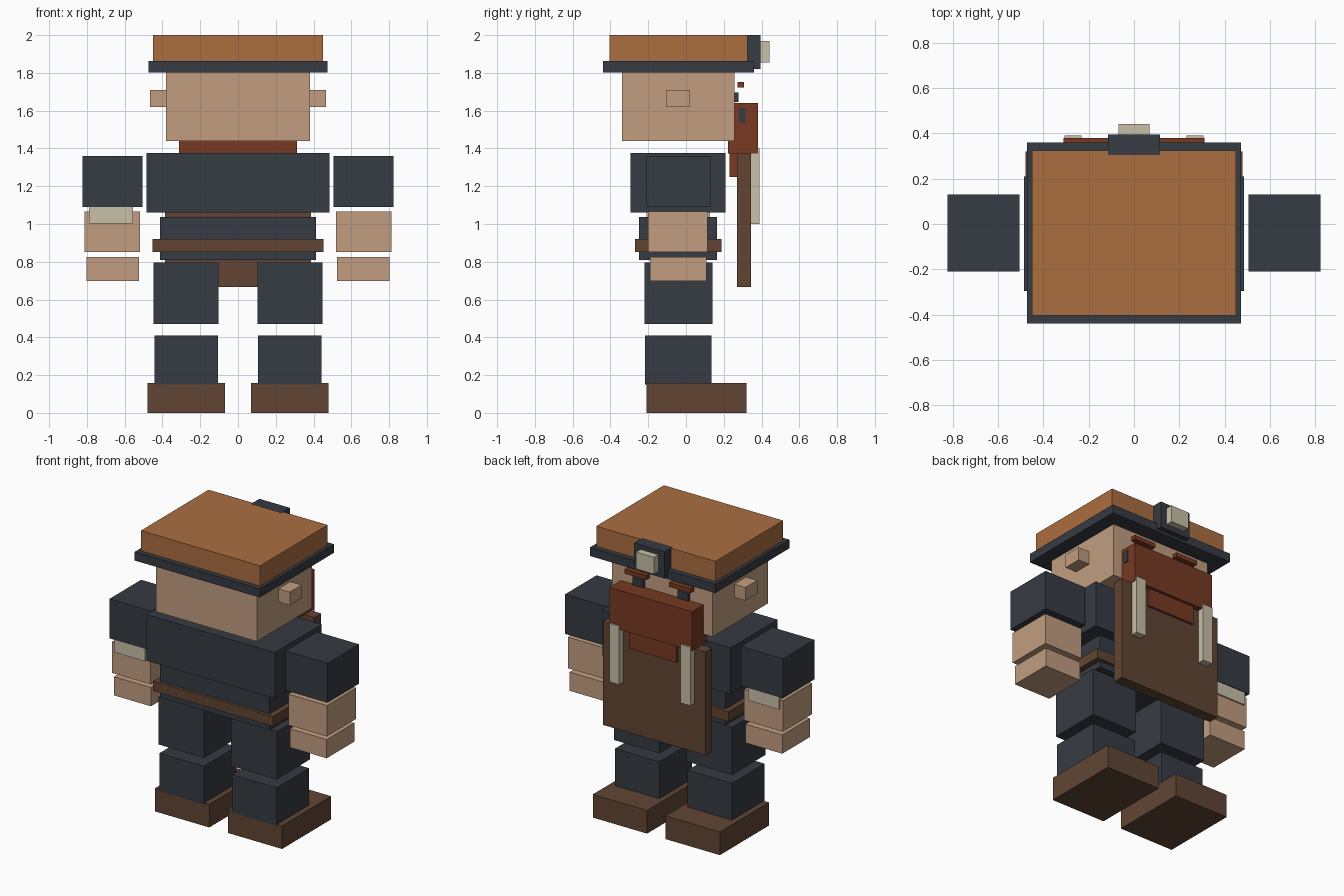
import bpy

if "Cube" in bpy.data.objects:
    bpy.data.objects.remove(bpy.data.objects["Cube"])


def material(name, hex_code):
    def lin(c):
        c /= 255
        return c / 12.92 if c <= 0.04045 else ((c + 0.055) / 1.055) ** 2.4
    m = bpy.data.materials.new(name)
    m.diffuse_color = [lin(int(hex_code[i:i + 2], 16)) for i in (0, 2, 4)] + [1]
    m.use_nodes = True
    m.node_tree.nodes["Principled BSDF"].inputs["Base Color"].default_value = m.diffuse_color
    return m


orange = material("cap orange", "AB6E41")
slate = material("slate cloth", "363B43")
skin = material("skin", "C29E80")
cream = material("cream", "C8C0A8")
leather = material("brown leather", "614534")
beard = material("red brown hair", "773A22")


def box(name, mat, x, y, z):
    """Box from (min, max) ranges along each axis."""
    bpy.ops.mesh.primitive_cube_add(size=1, location=[sum(r) / 2 for r in (x, y, z)])
    ob = bpy.context.object
    ob.name = name
    ob.scale = [r[1] - r[0] for r in (x, y, z)]
    bpy.ops.object.transform_apply(location=False, rotation=False, scale=True)
    ob.data.materials.append(mat)


def centred(name, mat, half, y, z):
    box(name, mat, (-half, half), y, z)


def pair(name, mat, x, y, z):
    box(name + "_right", mat, x, y, z)
    box(name + "_left", mat, (-x[1], -x[0]), y, z)


# cap with head lamp
centred("cap_crown", orange, 0.45, (-0.405, 0.325), (1.86, 2.0))
centred("cap_brim", slate, 0.473, (-0.44, 0.36), (1.803, 1.862))
centred("lamp_housing", slate, 0.115, (0.305, 0.395), (1.82, 2.001))
centred("lamp_lens", cream, 0.068, (0.385, 0.442), (1.855, 1.97))

# head and face
centred("head", skin, 0.38, (-0.34, 0.256), (1.44, 1.805))
pair("ear", skin, (0.37, 0.465), (-0.105, 0.022), (1.62, 1.71))
pair("eye", slate, (0.13, 0.21), (0.25, 0.277), (1.645, 1.697))
pair("eyebrow", beard, (0.085, 0.25), (0.273, 0.307), (1.722, 1.752))
centred("beard", beard, 0.312, (0.223, 0.38), (1.372, 1.64))
centred("beard_tip", beard, 0.18, (0.23, 0.36), (1.25, 1.375))
box("beard_clip", slate, (0.30, 0.318), (0.28, 0.314), (1.536, 1.615))

# apron with hanging straps
centred("apron", leather, 0.387, (0.27, 0.344), (0.667, 1.372))
pair("strap", cream, (0.232, 0.306), (0.34, 0.39), (1.0, 1.4))

# torso and belt
centred("chest", slate, 0.485, (-0.295, 0.21), (1.06, 1.375))
centred("waist", slate, 0.414, (-0.25, 0.165), (0.81, 1.038))
centred("belt", leather, 0.452, (-0.27, 0.187), (0.853, 0.92))

# arms
pair("upper_arm", slate, (0.505, 0.823), (-0.21, 0.13), (1.09, 1.36))
pair("forearm", skin, (0.52, 0.812), (-0.2, 0.115), (0.853, 1.065))
pair("hand", skin, (0.525, 0.803), (-0.19, 0.108), (0.698, 0.826))
box("wrist_band", cream, (-0.79, -0.557), (-0.208, 0.126), (1.003, 1.092))

# legs
pair("thigh", slate, (0.102, 0.447), (-0.22, 0.14), (0.47, 0.795))
pair("shin", slate, (0.107, 0.442), (-0.216, 0.135), (0.15, 0.41))
pair("boot", leather, (0.07, 0.48), (-0.21, 0.32), (0.0, 0.158))
